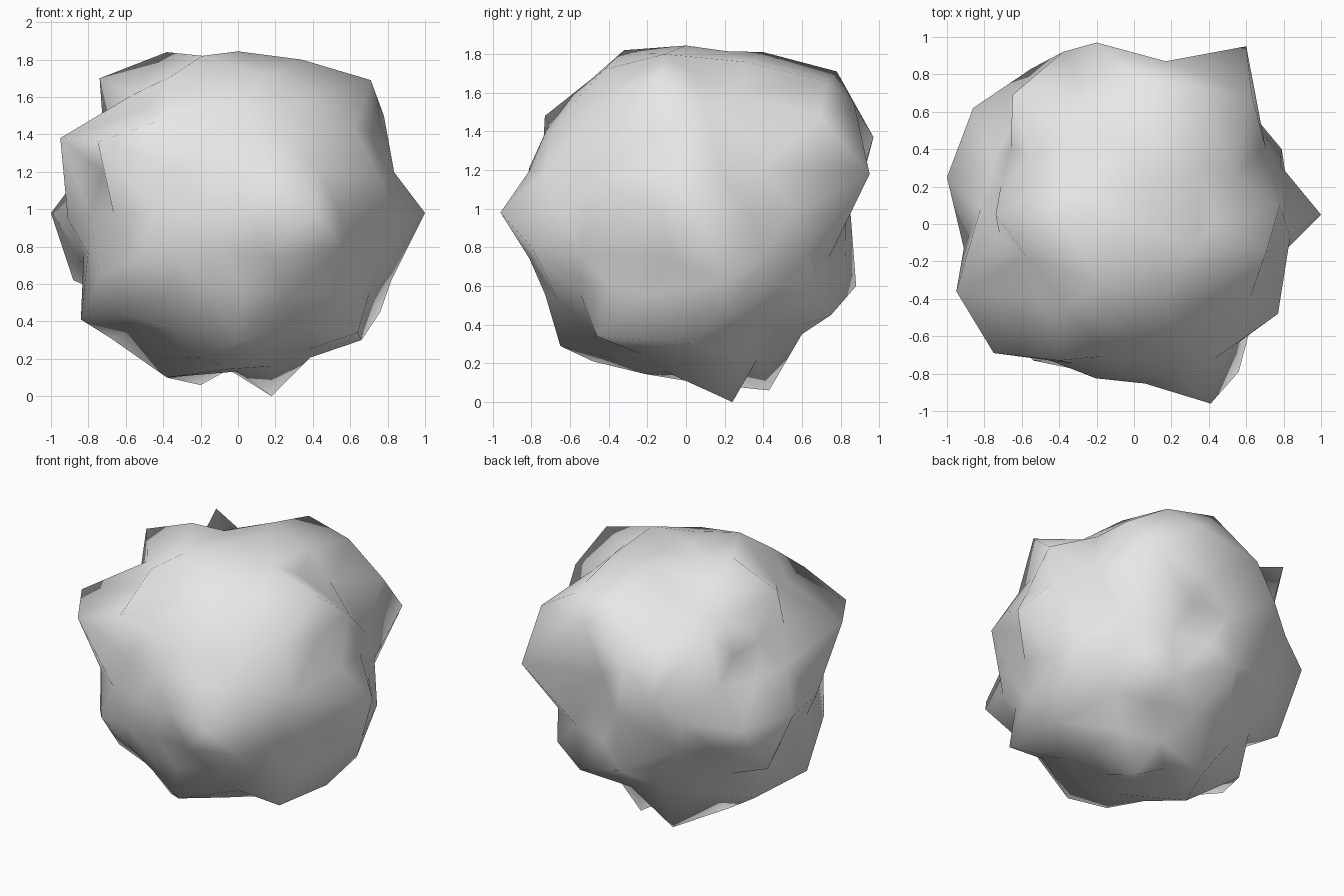
import bpy
import bmesh
import math
import random
from mathutils import Matrix, Vector

cube = bpy.data.objects.get("Cube")
if cube:
    bpy.data.objects.remove(cube, do_unlink=True)

random.seed(4)
CENTRE = Vector((0, 0, 0.98))
MIN_GAP = math.radians(12)

# Tips of the spikes and bumps
TIPS = [
    (1, 0.05, 0.98), (-1, 0.25, 0.98), (0.41, -0.96, 0.98),
    (0.6, 0.95, 1.18), (-0.2, 0.97, 1.37), (-0.95, -0.36, 1.38),
    (-0.75, -0.69, 1.36), (-0.74, 0.05, 1.7), (-0.86, 0.62, 0.98),
    (-0.65, 0.69, 1.62), (0.34, 0.73, 1.66), (0.71, -0.14, 1.69),
    (0, 0.78, 1.71), (0.63, 0.69, 1.48), (0.17, 0.87, 1.54),
    (-0.55, 0.83, 1.02), (-0.38, 0.92, 1.18), (-0.88, 0.36, 0.62),
    (-0.68, 0.22, 0.31), (-0.84, -0.13, 0.41), (-0.38, 0.06, 0.1),
    (0, -0.65, 0.29), (-0.18, -0.48, 0.21), (0.64, -0.46, 0.34),
    (0.77, -0.48, 1.15), (0.35, 0.3, 1.76), (-0.74, -0.46, 0.64),
    (-0.6, -0.45, 0.43), (0.66, 0.03, 0.3), (0.76, 0.22, 0.45),
    (0.29, 0.75, 0.45), (0.5, 0.7, 0.57), (-0.1, 0.88, 0.6),
    (0.34, -0.11, 1.8), (0, 0.4, 1.81), (-0.19, -0.32, 1.82),
    (-0.38, 0.04, 1.84), (-0.36, -0.44, 1.71), (-0.4, -0.73, 1.48),
    (-0.91, -0.13, 0.95), (0.56, -0.79, 0.79), (-0.54, -0.73, 0.74),
    (0.82, 0.2, 0.62), (0.79, 0.4, 0.75), (0.18, 0.24, 0),
    (-0.2, 0.43, 0.06), (0.82, -0.13, 0.98), (0.78, 0.1, 1.5),
]
offsets = [Vector(tip) - CENTRE for tip in TIPS]

# Even ball points fill the gaps between the tips
ball = bmesh.new()
bmesh.ops.create_icosphere(ball, subdivisions=3, radius=1,
                           matrix=Matrix.Rotation(math.radians(4), 4, 'Z'))
fillers = [v.co * random.uniform(0.84, 0.87) for v in ball.verts
           if min(v.co.angle(tip) for tip in offsets) > MIN_GAP]
ball.free()

# Join all directions into one skin, then push each point to its distance
bm = bmesh.new()
points = [(bm.verts.new(p.normalized()), p) for p in offsets + fillers]
bmesh.ops.convex_hull(bm, input=list(bm.verts))
for vert, offset in points:
    vert.co = CENTRE + offset

bmesh.ops.recalc_face_normals(bm, faces=bm.faces)
for face in bm.faces:
    face.smooth = True

mesh = bpy.data.meshes.new("spiky_rock")
bm.to_mesh(mesh)
bm.free()

# Plain grey
grey = bpy.data.materials.new("light_grey")
grey.use_nodes = True
colour = (0.8, 0.8, 0.8, 1)
grey.diffuse_color = colour
for node in grey.node_tree.nodes:
    if node.type == 'BSDF_PRINCIPLED':
        node.inputs["Base Color"].default_value = colour
mesh.materials.append(grey)

rock = bpy.data.objects.new("spiky_rock", mesh)
bpy.context.collection.objects.link(rock)
